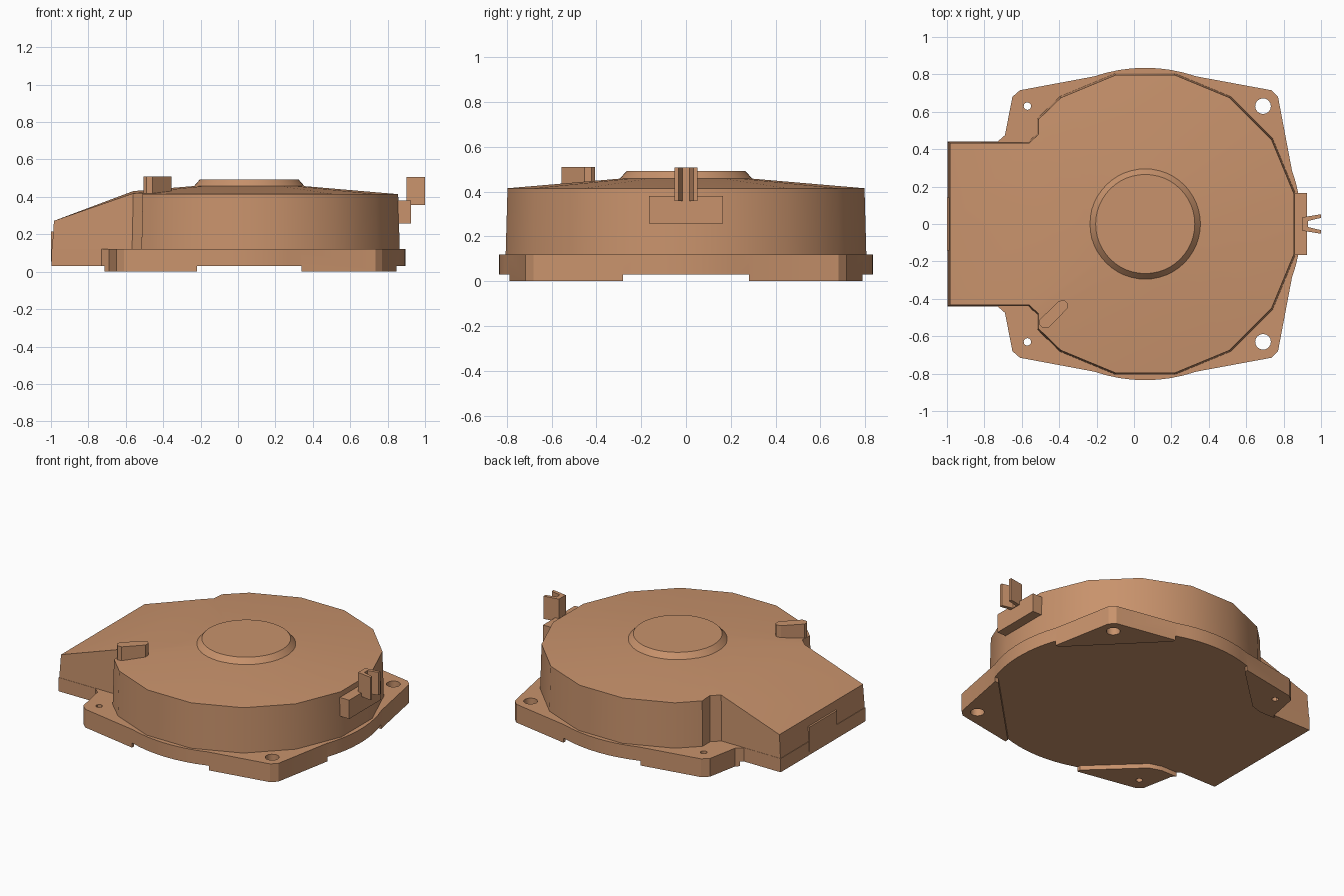
import bpy, bmesh
from math import sin, cos, radians, hypot
from mathutils import Matrix

if "Cube" in bpy.data.objects:
    bpy.data.objects.remove(bpy.data.objects["Cube"])

CX = 0.06  # housing axis
mat = bpy.data.materials.new("copper_tan")
mat.diffuse_color = (0.58, 0.29, 0.15, 1)
mat.use_nodes = True
mat.node_tree.nodes["Principled BSDF"].inputs["Base Color"].default_value = mat.diffuse_color


def finish(bm, name):
    bmesh.ops.recalc_face_normals(bm, faces=bm.faces)
    me = bpy.data.meshes.new(name)
    bm.to_mesh(me)
    bm.free()
    me.materials.append(mat)
    me.shade_smooth()
    me.set_sharp_from_angle(angle=radians(30))
    ob = bpy.data.objects.new(name, me)
    bpy.context.collection.objects.link(ob)
    return ob


def mirrored(half):
    """Close an outline given for y > 0 by mirroring it across y."""
    return half + [(x, -y) for x, y in reversed(half)]


def arc(r, a0, a1, n):
    return [(CX + r * cos(radians(a0 + (a1 - a0) * i / n)),
             r * sin(radians(a0 + (a1 - a0) * i / n))) for i in range(n + 1)]


def prism(name, outline, z0, z1):
    bm = bmesh.new()
    f = bm.faces.new([bm.verts.new((x, y, z0)) for x, y in outline])
    ext = bmesh.ops.extrude_face_region(bm, geom=[f])
    for v in ext["geom"]:
        if isinstance(v, bmesh.types.BMVert):
            v.co.z = z1
    return finish(bm, name)


def box(name, x0, x1, y, z0, z1):
    return prism(name, mirrored([(x0, y), (x1, y)]), z0, z1)


def cone(name, x, y, r0, r1, z0, z1, n):
    bm = bmesh.new()
    bmesh.ops.create_cone(bm, cap_ends=True, segments=n, radius1=r0, radius2=r1,
                          depth=z1 - z0,
                          matrix=Matrix.Translation((x, y, (z0 + z1) / 2)))
    return finish(bm, name)


# Flange plate with corner ears
plate = prism("base_plate", mirrored(
    arc(0.835, 2, 20, 4) + [(0.77, 0.68), (0.735, 0.715)] + arc(0.835, 71, 109, 8)
    + [(-0.61, 0.715), (-0.65, 0.68), (-0.69, 0.475), (-0.73, 0.44), (-0.997, 0.44)]),
    0, 0.12)

# Cutters: underside recess that leaves four feet, and the screw holes
cutters = [prism("recess_cutter", mirrored(
    [(1.2, 0.28), (0.82, 0.28), (0.34, 0.765), (0.34, 1.2), (-0.22, 1.2),
     (-0.22, 0.765), (-0.52, 0.48), (-0.6, 0.455), (-1.2, 0.455)]), -0.2, 0.03)]
for s in (-1, 1):
    cutters.append(cone("large_hole_cutter", 0.69, s * 0.63, 0.042, 0.042, -0.1, 0.3, 16))
    cutters.append(cone("small_hole_cutter", -0.57, s * 0.63, 0.02, 0.02, -0.1, 0.3, 12))
for c in cutters:
    m = plate.modifiers.new("cut", "BOOLEAN")
    m.operation, m.solver, m.object = "DIFFERENCE", "EXACT", c
dg = bpy.context.evaluated_depsgraph_get()
cut_mesh = bpy.data.meshes.new_from_object(plate.evaluated_get(dg))
plate.modifiers.clear()
plate.data = cut_mesh
cut_mesh.set_sharp_from_angle(angle=radians(30))
for c in cutters:
    bpy.data.objects.remove(c)


# Housing: sixteen-sided drum with conical top, running into a sloping duct
def cone_z(x, y):
    return 0.458 - (hypot(x - CX, y) - 0.3) * 0.085


bm = bmesh.new()
half = arc(0.812, 11.25, 123.75, 5) + [(-0.51, 0.56), (-0.51, 0.48), (-0.56, 0.434)]
rim_xy = half + [(-0.56, 0)] + [(x, -y) for x, y in reversed(half)]
rim = [bm.verts.new((x, y, cone_z(x, y))) for x, y in rim_xy]
inner = []
for x, y in rim_xy:
    k = 0.27 / hypot(x - CX, y)
    inner.append(bm.verts.new((CX + (x - CX) * k, y * k, 0.46)))
n = len(rim)
for i in range(n):
    j = (i + 1) % n
    bm.faces.new((rim[i], rim[j], inner[j], inner[i]))
bm.faces.new(inner)
mid = len(half)
end = [bm.verts.new((-0.984, y, 0.272)) for y in (0.434, 0, -0.434)]
for i in (0, 1):
    bm.faces.new((rim[mid - 1 + i], end[i], end[i + 1], rim[mid + i]))
loop = rim[:mid] + end + rim[mid + 1:]
low = [bm.verts.new((CX + (v.co.x - CX) * 1.011, v.co.y * 1.011, 0.1)) for v in loop]
for i in range(len(loop)):
    j = (i + 1) % len(loop)
    bm.faces.new((loop[i], low[i], low[j], loop[j]))
bm.faces.new(low)
finish(bm, "housing")

# Raised hub on the top
cone("hub", CX, 0, 0.3, 0.265, 0.452, 0.492, 48)

# Panel on the duct end
box("duct_panel", -1.0, -0.97, 0.143, 0.055, 0.215)

# Oblong peg on the top
prism("peg", [(-0.505, -0.512), (-0.402, -0.412), (-0.372, -0.406), (-0.356, -0.422),
              (-0.356, -0.452), (-0.458, -0.555), (-0.49, -0.555), (-0.505, -0.538)],
      0.4, 0.51)

# Side block and forked clip
box("side_block", 0.8, 0.925, 0.165, 0.257, 0.38)
prism("forked_clip", mirrored([(0.93, 0.016), (1.0, 0.033), (1.0, 0.052), (0.9, 0.036)]),
      0.357, 0.507)
